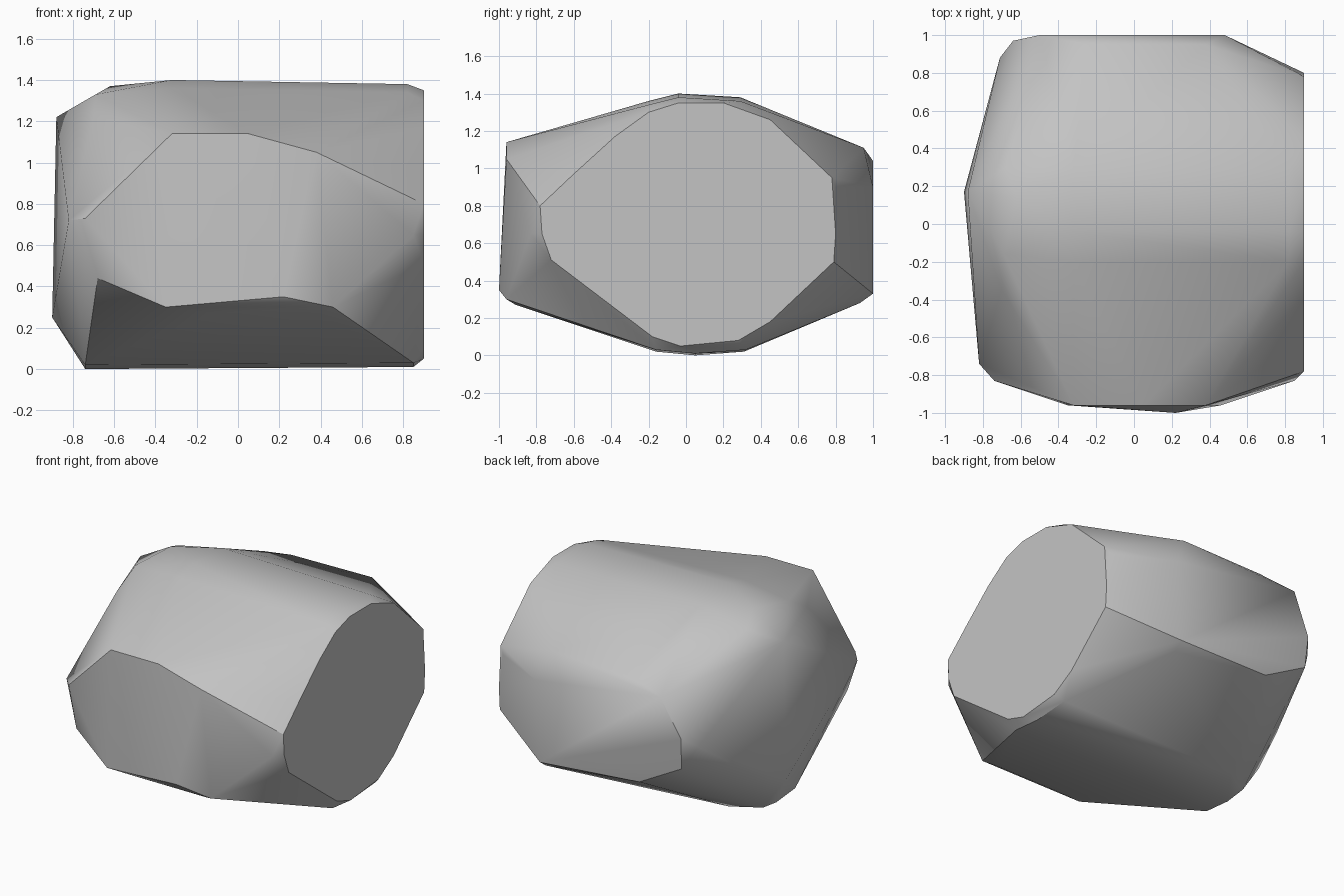
import bpy
import bmesh
import math


def wall(depth, *outline):
    """Corner points of an upright chipped face, given as x, z at one depth."""
    return [(x, depth, z) for x, z in outline]


def end_face(x, *outline):
    """Corner points of a sideways face, given as y, z."""
    return [(x, y, z) for y, z in outline]


def long_edges(start, end, drop, *section):
    """Lengthwise edges joining two ends of a y, z section."""
    points = []
    for y, z in section:
        points += [(start, y, z), (end, y, z - drop)]
    return points


def chipped_block(name, points, material):
    """Skin the corner points into one solid stone."""
    bm = bmesh.new()
    for point in points:
        bm.verts.new(point)
    hull = bmesh.ops.convex_hull(bm, input=bm.verts)
    inner = {item for item in hull["geom_interior"] + hull["geom_unused"]
             if isinstance(item, bmesh.types.BMVert)}
    bmesh.ops.delete(bm, geom=list(inner), context="VERTS")
    bmesh.ops.recalc_face_normals(bm, faces=bm.faces)
    mesh = bpy.data.meshes.new(name)
    bm.to_mesh(mesh)
    bm.free()
    mesh.materials.append(material)
    block = bpy.data.objects.new(name, mesh)
    bpy.context.collection.objects.link(block)
    return block


default = bpy.data.objects.get("Cube")
if default:
    bpy.data.objects.remove(default, do_unlink=True)

# One plain stone colour
stone = bpy.data.materials.new("grey_stone")
stone.use_nodes = True
colour = (0.55, 0.55, 0.55, 1)
stone.diffuse_color = colour
shader = stone.node_tree.nodes["Principled BSDF"]
shader.inputs["Base Color"].default_value = colour

# Left end, a flat uneven oval
corners = end_face(0.9, (-0.04, 1.35), (0.2, 1.35), (0.45, 1.26), (0.78, 0.95),
                   (0.8, 0.65), (0.79, 0.5), (0.45, 0.18), (0.28, 0.08),
                   (-0.03, 0.05), (-0.18, 0.1), (-0.72, 0.51), (-0.77, 0.65),
                   (-0.78, 0.8), (-0.6, 0.97), (-0.38, 1.17), (-0.2, 1.3))

# Front face, its lower lip and its set-back side corners
corners += wall(-0.96, (-0.32, 1.14), (0.05, 1.14), (0.38, 1.05),
                (0.46, 0.3), (-0.35, 0.3))
corners += wall(-1, (0.22, 0.35))
corners += wall(-0.91, (0.38, 0.27), (-0.12, 0.27))
corners += wall(-0.83, (0.85, 0.65), (-0.68, 0.44), (-0.74, 0.73))

# Back face, its lower lip and its set-back side corners
corners += wall(0.95, (0.38, 1.11), (-0.25, 1.1), (-0.63, 0.55), (-0.3, 0.37))
corners += wall(1, (-0.5, 1.04), (0.48, 0.9), (0.44, 0.33))
corners += wall(0.97, (-0.64, 0.77))
corners += wall(0.93, (0.44, 0.28))
corners += wall(0.8, (0.87, 0.6), (0.87, 0.9))
corners += wall(0.88, (-0.71, 0.7))

# Right end, broken along an upright ridge
corners += wall(0.17, (-0.88, 1.22), (-0.9, 0.25))
corners += wall(0.42, (-0.83, 0.36))
corners += wall(-0.74, (-0.82, 0.72))

# Crest and the shoulder that falls away to the right
corners += long_edges(-0.32, 0.82, 0.02, (-0.2, 1.36), (-0.04, 1.4), (0.29, 1.38))
corners += [(-0.62, 0.14, 1.37), (-0.69, -0.16, 1.33),
            (-0.7, -0.35, 1.22), (-0.68, 0.3, 1.3)]

# Underside
corners += end_face(0.85, (-0.16, 0.03), (0.05, 0.01), (0.32, 0.03))
corners += end_face(-0.74, (-0.16, 0.02), (0.05, 0), (0.2, 0.02))
corners += end_face(-0.55, (0.31, 0.02))

# Soft shading with crisp chipped edges
rock = chipped_block("rock", corners, stone)
bpy.context.view_layer.objects.active = rock
rock.select_set(True)
bpy.ops.object.shade_smooth_by_angle(angle=math.radians(32))
